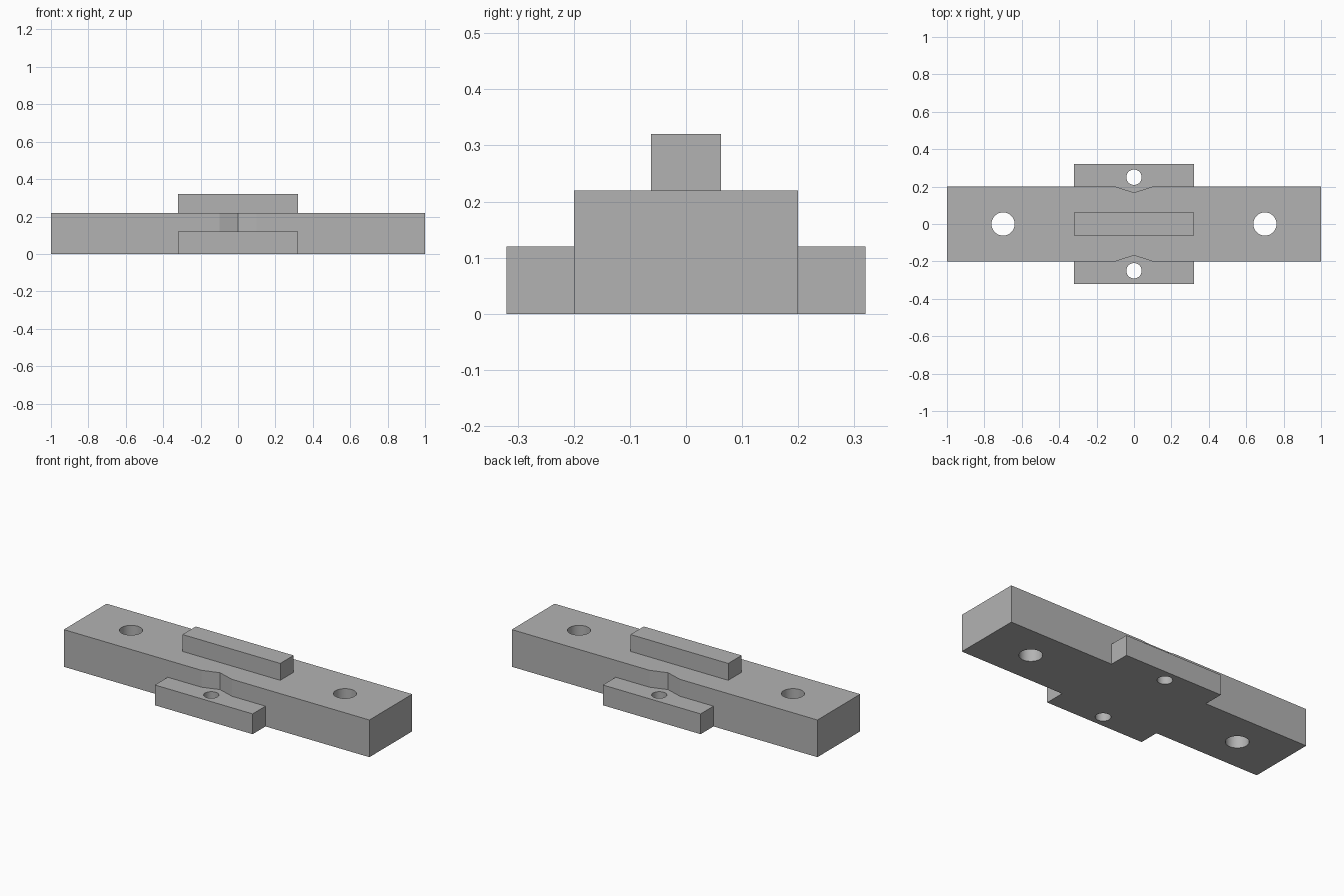
import bpy
import bmesh
import math

if "Cube" in bpy.data.objects:
    bpy.data.objects.remove(bpy.data.objects["Cube"], do_unlink=True)

# One grey for the whole bracket
grey = bpy.data.materials.new("plain grey")
grey.use_nodes = True
colour = (0.45, 0.45, 0.45, 1)
grey.diffuse_color = colour
grey.node_tree.nodes["Principled BSDF"].inputs["Base Color"].default_value = colour


def prism(name, outline, bottom, top, smooth_sides=False):
    """Extrude an outline in the ground plane from bottom to top."""
    bm = bmesh.new()
    face = bm.faces.new([bm.verts.new((x, y, bottom)) for x, y in outline])
    new = bmesh.ops.extrude_face_region(bm, geom=[face])["geom"]
    verts = [v for v in new if isinstance(v, bmesh.types.BMVert)]
    bmesh.ops.translate(bm, verts=verts, vec=(0, 0, top - bottom))
    bmesh.ops.recalc_face_normals(bm, faces=bm.faces)
    for f in bm.faces:
        f.smooth = smooth_sides and abs(f.normal.z) < 0.5
    mesh = bpy.data.meshes.new(name)
    bm.to_mesh(mesh)
    bm.free()
    mesh.materials.append(grey)
    obj = bpy.data.objects.new(name, mesh)
    bpy.context.collection.objects.link(obj)
    return obj


def rectangle(x0, x1, y0, y1):
    return [(x0, y0), (x1, y0), (x1, y1), (x0, y1)]


def circle(x, y, radius, sides=48):
    angles = [2 * math.pi * i / sides for i in range(sides)]
    return [(x + radius * math.cos(a), y + radius * math.sin(a)) for a in angles]


def cut(obj, cutter):
    """Subtract the cutter from the object and discard it."""
    cutter.hide_render = True
    mod = obj.modifiers.new("cut", "BOOLEAN")
    mod.operation = "DIFFERENCE"
    mod.solver = "EXACT"
    mod.object = cutter
    bpy.context.view_layer.objects.active = obj
    bpy.ops.object.modifier_apply(modifier=mod.name)
    bpy.data.objects.remove(cutter, do_unlink=True)


body_top, tab_top, rail_top = 0.22, 0.12, 0.32
half_depth, half_rail = 0.2, 0.32

# Long bar with two mounting holes
body = prism("body", rectangle(-1, 1, -half_depth, half_depth), 0, body_top)
for x in (-0.7, 0.7):
    cut(body, prism("hole_cutter", circle(x, 0, 0.062), -0.1, 0.4, True))

# Raised centre rail
prism("top_rail", rectangle(-half_rail, half_rail, -0.062, 0.062), body_top, rail_top)

# Side tabs with screw holes, and shallow V reliefs in the bar above them
for side, label in ((-1, "front"), (1, "back")):
    notch = [(-0.1, side * half_depth), (-0.1, side * 0.3), (0.1, side * 0.3),
             (0.1, side * half_depth), (0, side * 0.168)]
    cut(body, prism("notch_cutter", notch, tab_top, 0.3))
    near, far = sorted((side * half_depth, side * 0.32))
    tab = prism(label + "_tab", rectangle(-half_rail, half_rail, near, far), 0, tab_top)
    cut(tab, prism("hole_cutter", circle(0, side * 0.25, 0.041), -0.1, 0.3, True))
